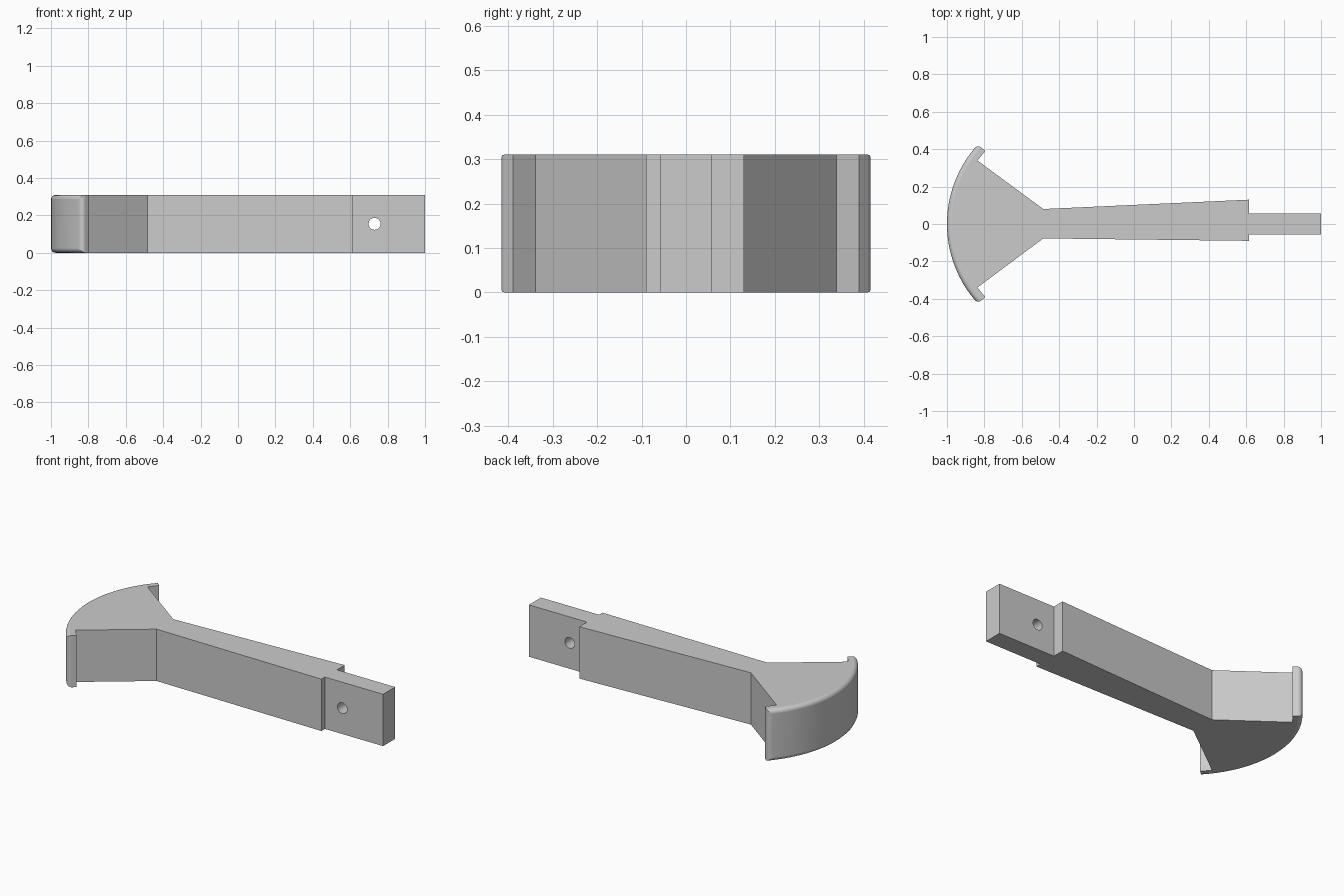
import bpy, bmesh, math

cube = bpy.data.objects.get("Cube")
if cube:
    bpy.data.objects.remove(cube, do_unlink=True)

H = 0.31                      # thickness of the whole lever
CX, R_OUT, R_IN = -0.37, 0.63, 0.577   # centre and radii of the curved head
TIP, SEGS = math.radians(42.5), 28

grey = bpy.data.materials.new("light_grey")
grey.use_nodes = True
colour = (0.6, 0.6, 0.6, 1)
grey.diffuse_color = colour
grey.node_tree.nodes["Principled BSDF"].inputs["Base Color"].default_value = colour


def on_arc(radius, angle):
    return (CX - radius * math.cos(angle), radius * math.sin(angle))


# Outline: curved outer face, lip, fan-shaped web, tapered arm and tang
arc = [on_arc(R_OUT, TIP * (2 * i / SEGS - 1)) for i in range(SEGS + 1)]
outline = arc + [
    on_arc(R_IN, TIP), on_arc(R_IN, math.radians(36)),
    (-0.485, 0.08), (0.615, 0.13), (0.615, 0.057), (1.0, 0.057),
    (1.0, -0.057), (0.615, -0.057), (0.615, -0.09), (-0.485, -0.077),
    on_arc(R_IN, -math.radians(36)), on_arc(R_IN, -TIP),
]

bm = bmesh.new()
base = bm.faces.new([bm.verts.new((x, y, 0)) for x, y in outline])
ext = bmesh.ops.extrude_face_region(bm, geom=[base])
bmesh.ops.translate(bm, vec=(0, 0, H),
                    verts=[g for g in ext["geom"] if isinstance(g, bmesh.types.BMVert)])
bmesh.ops.recalc_face_normals(bm, faces=bm.faces)


# Round the rim of the curved outer face
def outer(v):
    return abs(math.hypot(v.co.x - CX, v.co.y) - R_OUT) < 1e-4 and v.co.x < -0.7


def is_rim(e):
    a, b = e.verts
    if not (outer(a) and outer(b)):
        return False
    upright = abs(a.co.z - b.co.z) > 0.1
    return not upright or abs(a.co.y) > R_OUT * math.sin(TIP) - 1e-3


bmesh.ops.bevel(bm, geom=[e for e in bm.edges if is_rim(e)], offset=0.025,
                offset_type='OFFSET', segments=5, profile=0.5,
                affect='EDGES', clamp_overlap=False)

mesh = bpy.data.meshes.new("lever_arm")
bm.to_mesh(mesh)
bm.free()
mesh.materials.append(grey)
lever = bpy.data.objects.new("lever_arm", mesh)
bpy.context.collection.objects.link(lever)

# Pin hole through the tang
bpy.ops.mesh.primitive_cylinder_add(vertices=32, radius=0.032, depth=0.4,
                                    location=(0.73, 0, H / 2),
                                    rotation=(math.pi / 2, 0, 0))
cutter = bpy.context.object
cutter.name = "pin_hole_cutter"
cutter.hide_render = True
cutter.data.materials.append(grey)
hole = lever.modifiers.new("pin_hole", 'BOOLEAN')
hole.object = cutter
hole.solver = 'EXACT'

bpy.ops.object.select_all(action='DESELECT')
lever.select_set(True)
bpy.context.view_layer.objects.active = lever
bpy.ops.object.modifier_apply(modifier=hole.name)
bpy.data.objects.remove(cutter, do_unlink=True)

# Smooth curved faces, crisp flat ones
bpy.ops.object.shade_smooth_by_angle(angle=math.radians(30))
weighted = lever.modifiers.new("even_normals", 'WEIGHTED_NORMAL')
weighted.keep_sharp = True
